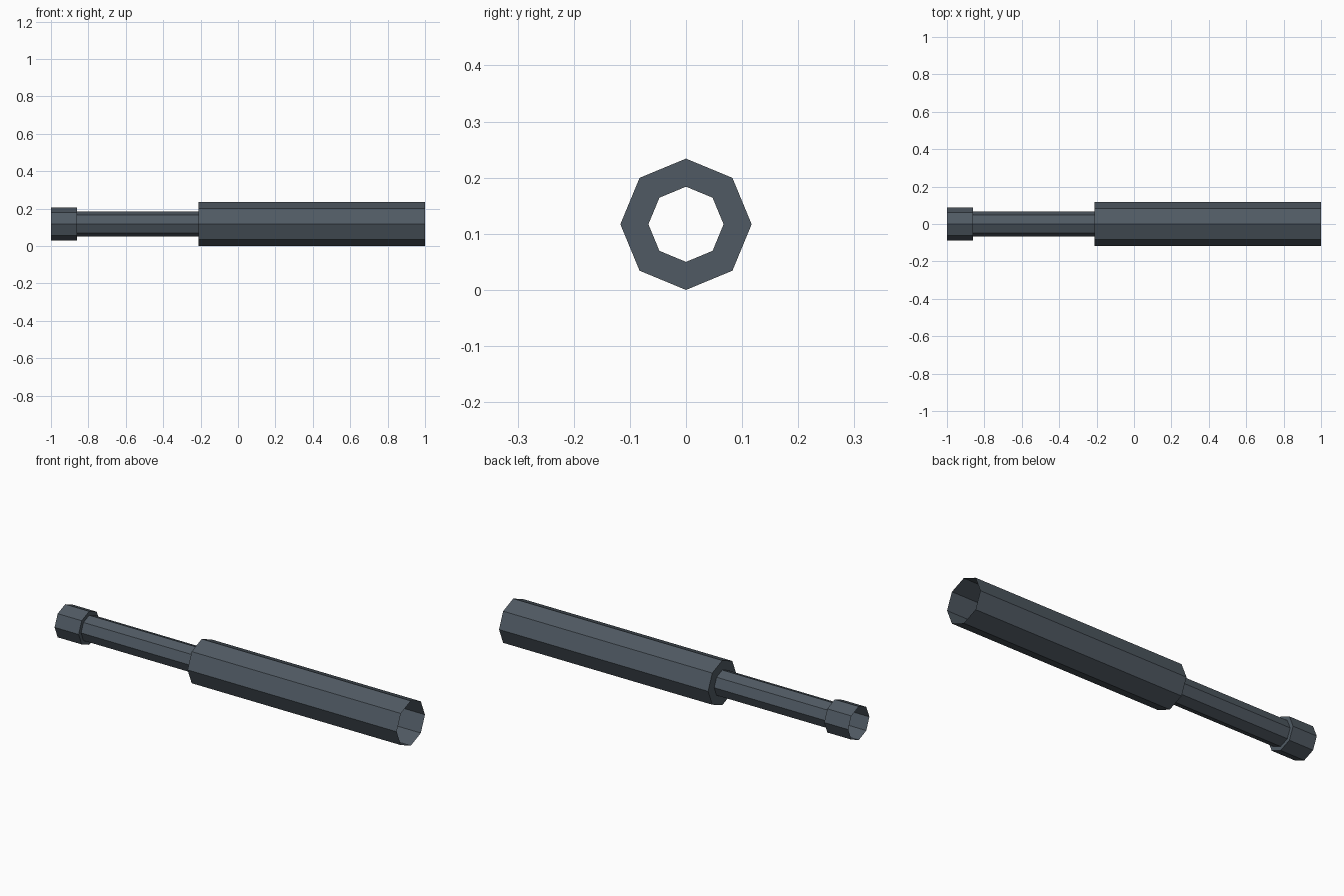
import bpy, bmesh, math

if "Cube" in bpy.data.objects:
    bpy.data.objects.remove(bpy.data.objects["Cube"])

R = 0.117          # largest radius, also the axis height
SIDES = 8

steel = bpy.data.materials.new("dark slate grey")
steel.diffuse_color = (0.08, 0.102, 0.125, 1)
steel.use_nodes = True
steel.node_tree.nodes["Principled BSDF"].inputs["Base Color"].default_value = steel.diffuse_color


def tube(name, profile):
    """Open eight-sided thin shell along x from (x, radius) points."""
    bm = bmesh.new()
    rings = []
    for x, r in profile:
        rings.append([bm.verts.new((x, r * math.sin(a), R + r * math.cos(a)))
                      for a in (2 * math.pi * i / SIDES for i in range(SIDES))])
    for a, b in zip(rings, rings[1:]):
        for i in range(SIDES):
            j = (i + 1) % SIDES
            # wound so that the normals face away from the axis
            bm.faces.new((a[i], a[j], b[j], b[i]))
    mesh = bpy.data.meshes.new(name)
    bm.to_mesh(mesh)
    bm.free()
    mesh.materials.append(steel)
    obj = bpy.data.objects.new(name, mesh)
    bpy.context.collection.objects.link(obj)
    return obj


# Short end collar with its step down to the neck
tube("end_collar", [(-1.0, 0.0875), (-0.861, 0.0875), (-0.861, 0.067)])
# Thin neck
tube("neck", [(-0.861, 0.067), (-0.21, 0.067)])
# Wide sleeve with its step up from the neck, open at the far end
tube("sleeve", [(-0.21, 0.067), (-0.21, R), (1.0, R)])
